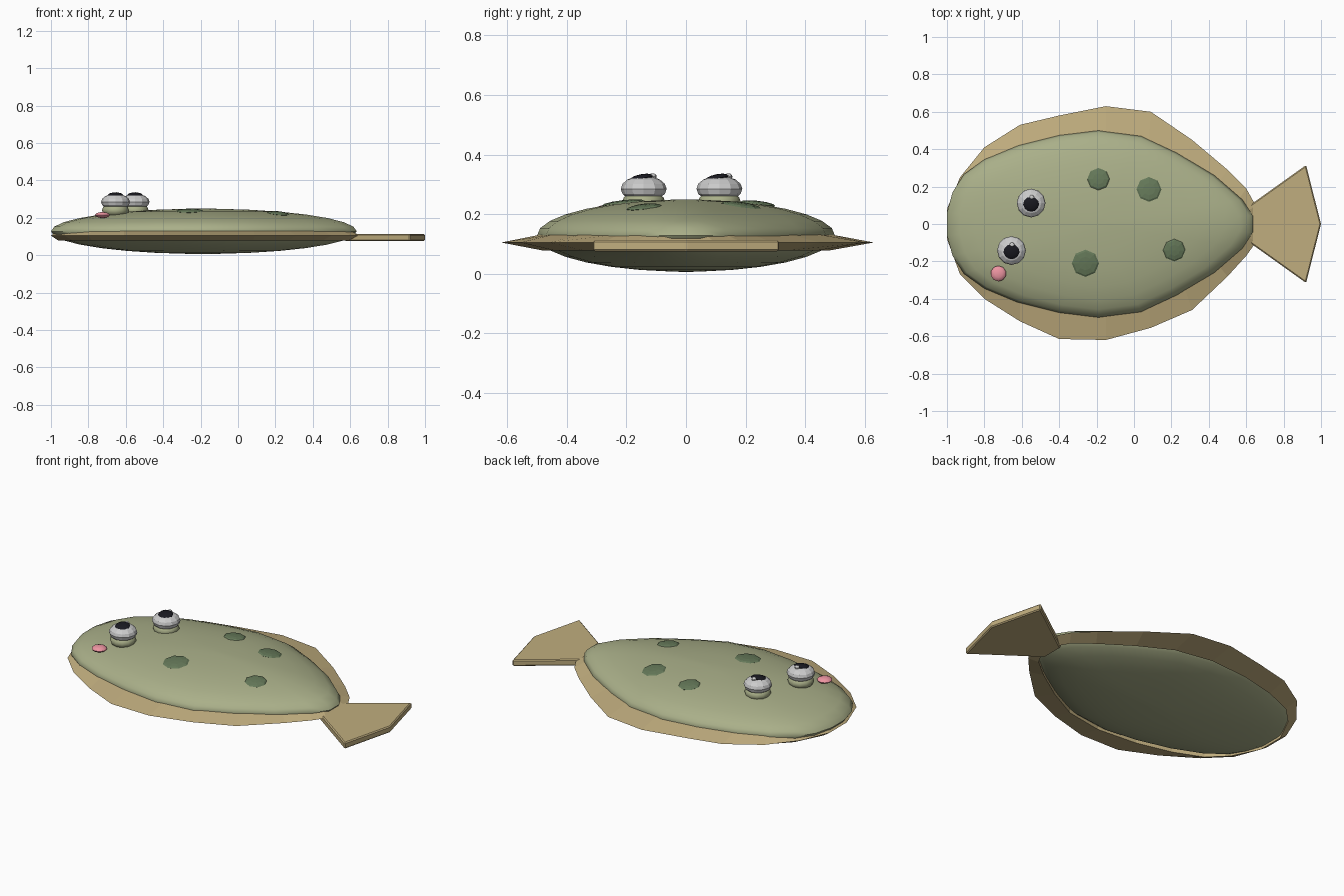
import bpy, bmesh, math
from mathutils import Vector

if "Cube" in bpy.data.objects:
    bpy.data.objects.remove(bpy.data.objects["Cube"])


def material(name, rgb):
    m = bpy.data.materials.new(name)
    m.diffuse_color = (*rgb, 1)
    m.use_nodes = True
    m.node_tree.nodes["Principled BSDF"].inputs["Base Color"].default_value = m.diffuse_color
    return m


OLIVE = material("olive", (0.40, 0.43, 0.25))
TAN = material("tan", (0.53, 0.42, 0.21))
GREEN = material("dark_green", (0.13, 0.19, 0.10))
BLACK = material("black", (0.01, 0.01, 0.015))
PINK = material("pink", (0.85, 0.30, 0.36))


def finish(name, bm, mat=None, smooth=None):
    bmesh.ops.recalc_face_normals(bm, faces=bm.faces)
    me = bpy.data.meshes.new(name)
    bm.to_mesh(me)
    bm.free()
    ob = bpy.data.objects.new(name, me)
    bpy.context.collection.objects.link(ob)
    if mat:
        me.materials.append(mat)
    if smooth:
        bpy.ops.object.select_all(action='DESELECT')
        ob.select_set(True)
        bpy.context.view_layer.objects.active = ob
        bpy.ops.object.shade_smooth_by_angle(angle=math.radians(smooth))
    return ob


def bridge(bm, a, b):
    for i in range(len(a)):
        j = (i + 1) % len(a)
        bm.faces.new((a[i], a[j], b[j], b[i]))


# Body: teardrop outline shrunk in rings along an elliptical profile
half = [(-1, .06), (-.97, .17), (-.91, .265), (-.8, .345), (-.62, .42), (-.4, .475),
        (-.19, .5), (.04, .47), (.23, .38), (.43, .26), (.58, .13), (.635, .045)]
outline = half + [(x, -y) for x, y in reversed(half)]
CX, CZ = -.19, .128


def ring(bm, pts, s, z):
    return [bm.verts.new((CX + (x - CX) * s, y * s, z)) for x, y in pts]


bm = bmesh.new()
rings = []
for k in range(-7, 8):
    a = math.radians(k * 12)
    rings.append(ring(bm, outline, math.cos(a), CZ + .121 * math.sin(a)))
for a, b in zip(rings, rings[1:]):
    bridge(bm, a, b)
for r, z in ((rings[0], CZ - .122), (rings[-1], CZ + .122)):
    tip = bm.verts.new((CX, 0, z))
    for i in range(len(r)):
        bm.faces.new((r[i], r[(i + 1) % len(r)], tip))
body = finish("body", bm, OLIVE, 60)

# Fin skirt: sharp uneven rim, thicker where it meets the body
rim = [(-1, .08), (-.93, .25), (-.8, .41), (-.61, .53), (-.4, .58), (-.15, .63), (.09, .60),
       (.31, .45), (.5, .29), (.6, .19), (.65, .1), (.65, -.1), (.6, -.17), (.5, -.28),
       (.31, -.46), (.09, -.555), (-.15, -.62), (-.4, -.615), (-.61, -.52), (-.8, -.4),
       (-.93, -.27), (-1, -.08)]
inner = [(-.96, .08), (-.88, .24), (-.78, .34), (-.61, .41), (-.4, .46), (-.15, .48), (.08, .44),
         (.27, .34), (.45, .22), (.56, .13), (.6, .06)]
inner += [(x, -y) for x, y in reversed(inner)]
bm = bmesh.new()
top, edge, low = ring(bm, inner, 1, .133), ring(bm, rim, 1, .105), ring(bm, inner, 1, .078)
bridge(bm, top, edge)
bridge(bm, edge, low)
bridge(bm, low, top)
finish("fin_skirt", bm, TAN)

# Tail: bevelled flat paddle
bm = bmesh.new()
pts = [(.57, .065), (.92, .315), (1, 0), (.92, -.315), (.57, -.065)]
a, b = ring(bm, pts, 1, .075), ring(bm, pts, 1, .113)
bridge(bm, a, b)
bm.faces.new(a)
bm.faces.new(b)
bmesh.ops.bevel(bm, geom=list(bm.edges), offset=.006, segments=1, affect='EDGES')
finish("tail", bm, TAN)


def blob(name, loc, scale, mat=None, normal=(0, 0, 1), seg=12, rows=8, smooth=None):
    bm = bmesh.new()
    bmesh.ops.create_uvsphere(bm, u_segments=seg, v_segments=rows, radius=1)
    bmesh.ops.scale(bm, vec=scale, verts=bm.verts)
    q = Vector((0, 0, 1)).rotation_difference(Vector(normal))
    bmesh.ops.rotate(bm, cent=(0, 0, 0), matrix=q.to_matrix(), verts=bm.verts)
    bmesh.ops.translate(bm, vec=loc, verts=bm.verts)
    return finish(name, bm, mat, smooth)


# Spots lying on the back
bpy.context.view_layer.update()
for x, y, r in [(-.19, .24, .06), (.08, .185, .067), (.215, -.14, .06), (-.26, -.21, .073)]:
    hit, p, n, _ = body.ray_cast(Vector((x, y, 1)), Vector((0, 0, -1)))
    blob("spot", p, (r, r, .011), GREEN, n, 8, 6)

# Eyes: mound, eyeball, pupil, highlight
for x, y in [(-.55, .112), (-.655, -.142)]:
    blob("eye_mound", (x, y, .24), (.072, .072, .042), OLIVE, seg=12, rows=8, smooth=40)
    blob("eyeball", (x, y, .285), (.077, .077, .044), None, seg=12, rows=8)
    blob("pupil", (x, y - .008, .320), (.043, .043, .014), BLACK, (0, -.2, 1), 12, 6, 40)
    blob("highlight", (x + .003, y + .03, .326), (.014, .014, .011), None, seg=8, rows=6)

# Mouth
blob("mouth", (-.725, -.265, .215), (.042, .042, .016), PINK, seg=10, rows=6, smooth=40)
